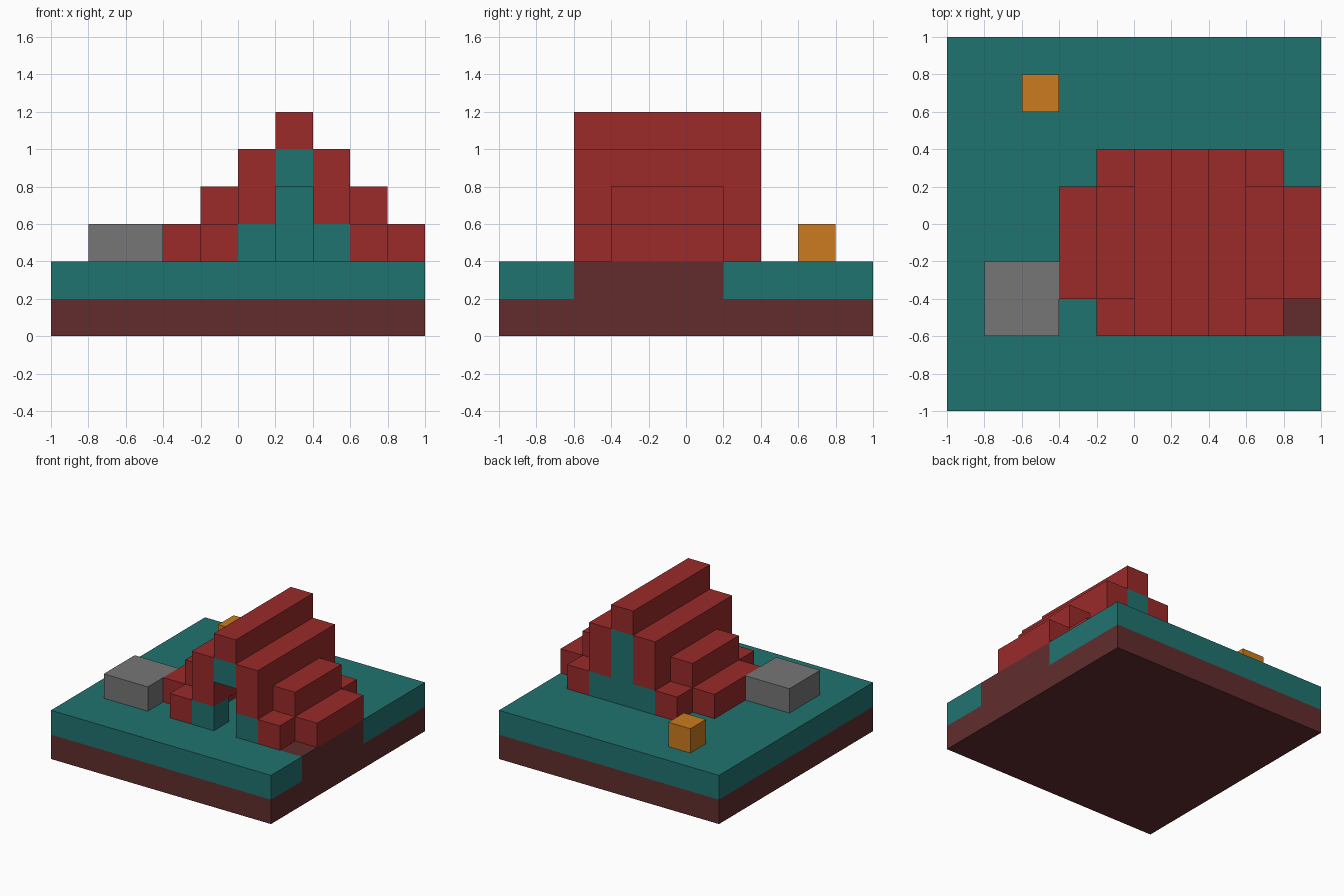
import bpy, bmesh
from mathutils import Vector

if "Cube" in bpy.data.objects:
    bpy.data.objects.remove(bpy.data.objects["Cube"], do_unlink=True)

S = 0.2      # block size
MID = 6      # block column of the ridge


def material(name, rgb):
    col = [c ** 2.2 for c in rgb] + [1.0]
    m = bpy.data.materials.new(name)
    m.use_nodes = True
    m.diffuse_color = col
    m.node_tree.nodes["Principled BSDF"].inputs["Base Color"].default_value = col
    return m


teal = material("teal", (0.145, 0.45, 0.435))
red = material("brick red", (0.6, 0.18, 0.18))
brown = material("dark brown", (0.385, 0.19, 0.19))
grey = material("grey", (0.46, 0.46, 0.46))
orange = material("orange", (0.79, 0.48, 0.14))


def block(x, y, z):
    """Set of cells filling the half-open ranges."""
    return {(i, j, k) for i in range(*x) for j in range(*y) for k in range(*z)}


def pair(d, y, z):
    """Block column at distance d on both sides of the ridge."""
    return block((MID - d, MID - d + 1), y, z) | block((MID + d, MID + d + 1), y, z)


ENDS = ((2, 3), (6, 7))   # front and back gable rows
INNER, FULL = (3, 6), (2, 7)

# Ground: lower slab, upper slab with a brown strip at one edge
strip = block((9, 10), (2, 6), (1, 2))
slab = block((0, 10), (0, 10), (0, 1)) | strip
turf = block((0, 10), (0, 10), (1, 2)) - strip

# Stepped roof shell
roof = pair(3, INNER, (2, 3)) | pair(2, INNER, (2, 4)) | pair(1, FULL, (3, 5)) | pair(0, FULL, (5, 6))
for row in ENDS:
    roof |= pair(2, row, (2, 3))

# Gable walls, with a doorway in the front one
walls = set()
for row in ENDS:
    walls |= pair(1, row, (2, 3)) | pair(0, row, (2, 5))
walls -= block((MID, MID + 1), ENDS[0], (2, 4))

parts = [
    ("ground_slab", slab, brown),
    ("turf", turf, teal),
    ("stepped_roof", roof, red),
    ("gable_walls", walls, teal),
    ("stone_block", block((1, 3), (2, 4), (2, 3)), grey),
    ("lamp_block", block((2, 3), (8, 9), (2, 3)), orange),
]
filled = set().union(*(cells for _, cells, _ in parts))


def build(name, cells, mat):
    """Mesh only the block sides that are open to the air."""
    bm = bmesh.new()
    for cell in sorted(cells):
        centre = Vector(cell) + Vector((0.5, 0.5, 0.5))
        for axis in range(3):
            for sign in (-1, 1):
                n = Vector((0, 0, 0))
                n[axis] = sign
                if tuple(int(a + b) for a, b in zip(cell, n)) in filled:
                    continue
                u = Vector((0, 0, 0))
                u[(axis + 1) % 3] = 0.5
                v = n.cross(u)
                c = centre + n / 2
                corners = (c - u - v, c + u - v, c + u + v, c - u + v)
                bm.faces.new([bm.verts.new((p - Vector((5, 5, 0))) * S) for p in corners])
    bmesh.ops.remove_doubles(bm, verts=bm.verts, dist=0.001)
    me = bpy.data.meshes.new(name)
    bm.to_mesh(me)
    bm.free()
    me.materials.append(mat)
    bpy.context.scene.collection.objects.link(bpy.data.objects.new(name, me))


for part in parts:
    build(*part)
